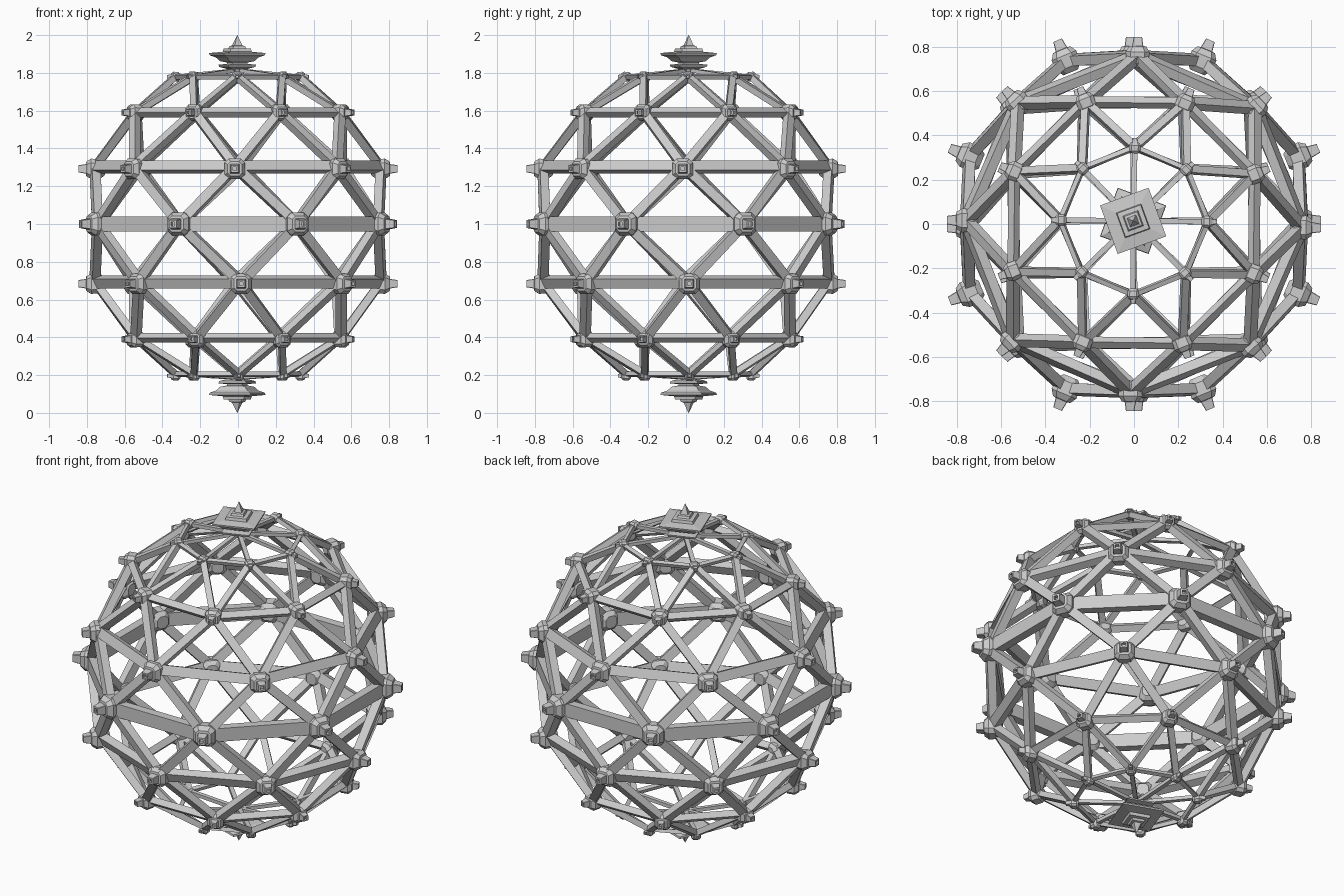
import bpy, bmesh
from math import sin, cos, radians
from mathutils import Vector, Matrix

if "Cube" in bpy.data.objects:
    bpy.data.objects.remove(bpy.data.objects["Cube"])

C = Vector((0, 0, 1))
# rings: radius, height above / below centre, start angle, twist, y shift, joint scale, (bar width, bar depth)
RINGS = [
    (0.805, 0.00, 0.00, 22.5, 0.0, -0.003, 1.00, (0.078, 0.05)),
    (0.758, 0.302, 0.308, 0.0, -1.2, 0.000, 0.90, (0.056, 0.045)),
    (0.588, 0.59, 0.602, 22.5, -0.7, 0.006, 0.72, (0.038, 0.036)),
    (0.332, 0.78, 0.795, 0.0, -0.7, 0.014, 0.44, (0.022, 0.022)),
]
DIAGONALS = [(0.050, 0.046), (0.045, 0.042), (0.034, 0.032)]
POLE = (-0.004, 0.014)


def make(name, bm):
    bmesh.ops.recalc_face_normals(bm, faces=bm.faces)
    me = bpy.data.meshes.new(name)
    bm.to_mesh(me)
    bm.free()
    ob = bpy.data.objects.new(name, me)
    bpy.context.collection.objects.link(ob)
    return ob


def loft(bm, loops):
    rows = [[bm.verts.new(p) for p in loop] for loop in loops]
    n = len(rows[0])
    for a, b in zip(rows, rows[1:]):
        for i in range(n):
            bm.faces.new((a[i], a[(i + 1) % n], b[(i + 1) % n], b[i]))
    bm.faces.new(rows[0])
    bm.faces.new(rows[-1])


def point(level, k, side):
    r, up, down, start, twist, dy, _, _ = RINGS[level]
    a = radians(start + 45 * k + twist * side)
    return Vector((r * cos(a), r * sin(a) + dy, 1 + (up if side > 0 else -down)))


def bar(bm, a, b, size):
    # rectangular strut whose flat face looks outward
    along = (b - a).normalized()
    out = (a + b) / 2 - C
    out = (out - along * out.dot(along)).normalized()
    across = along.cross(out)
    w, d = size[0] / 2, size[1] / 2
    loft(bm, [[p + across * w * i + out * d * j
               for i, j in ((-1, -1), (1, -1), (1, 1), (-1, 1))] for p in (a, b)])


def joint(bm, p, ang, s):
    # chamfered block with a hollow square stud: offset, half width, corner flatness
    profile = [(-.06, .035, .5), (-.035, .056, .6), (.022, .06, .6), (.05, .042, .6), (.052, .028, .9),
               (.097, .021, .9), (.097, .011, .9), (.075, .011, .9)]
    rot = Matrix.Rotation(ang, 3, 'Z')

    def section(c):
        return [(1, -c), (1, c), (c, 1), (-c, 1), (-1, c), (-1, -c), (-c, -1), (c, -1)]
    loft(bm, [[p + rot @ Vector((x * s, u * h * s, v * h * s)) for u, v in section(c)]
              for x, h, c in profile])


# horizontal ring struts
bm = bmesh.new()
for lv, ring in enumerate(RINGS):
    for side in ((1,) if lv == 0 else (1, -1)):
        for k in range(8):
            bar(bm, point(lv, k, side), point(lv, k + 1, side), ring[7])
make("ring_struts", bm)

# zigzag struts between rings
bm = bmesh.new()
for lv, size in enumerate(DIAGONALS):
    for side in (1, -1):
        for k in range(8):
            first = k if RINGS[lv][3] else k - 1
            for j in (first, first + 1):
                bar(bm, point(lv, k, side), point(lv + 1, j, side), size)
make("diagonal_struts", bm)

# spokes to each pole
bm = bmesh.new()
for side in (1, -1):
    for k in range(8):
        bar(bm, point(3, k, side), Vector((*POLE, 1 + side * .815)), (.024, .02))
make("pole_spokes", bm)

# joints
bm = bmesh.new()
for lv, (_, _, _, start, twist, _, s, _) in enumerate(RINGS):
    for side in ((1,) if lv == 0 else (1, -1)):
        for k in range(8):
            p = point(lv, k, side)
            if side > 0 and lv == 1:
                p.z -= .01
            if side < 0:
                p.z -= .008
            joint(bm, p, radians(start + 45 * k + twist * side), s)
make("joints", bm)

# stepped square finials: corner radius, height above centre
PROFILE = [(.02, .80), (.05, .818), (.105, .832), (.11, .843), (.06, .848), (.06, .855), (.10, .862),
           (.125, .882), (.162, .894), (.165, .905), (.085, .912), (.08, .928), (.052, .930),
           (.045, .942), (.03, .945), (.001, 1.0)]
for side, name in ((1, "top_finial"), (-1, "bottom_finial")):
    bm = bmesh.new()
    loft(bm, [[Vector((POLE[0] + r * cos(a), POLE[1] + r * sin(a), 1 + side * z))
               for a in (radians(-25 * side + 90 * i) for i in range(4))] for r, z in PROFILE])
    make(name, bm)
